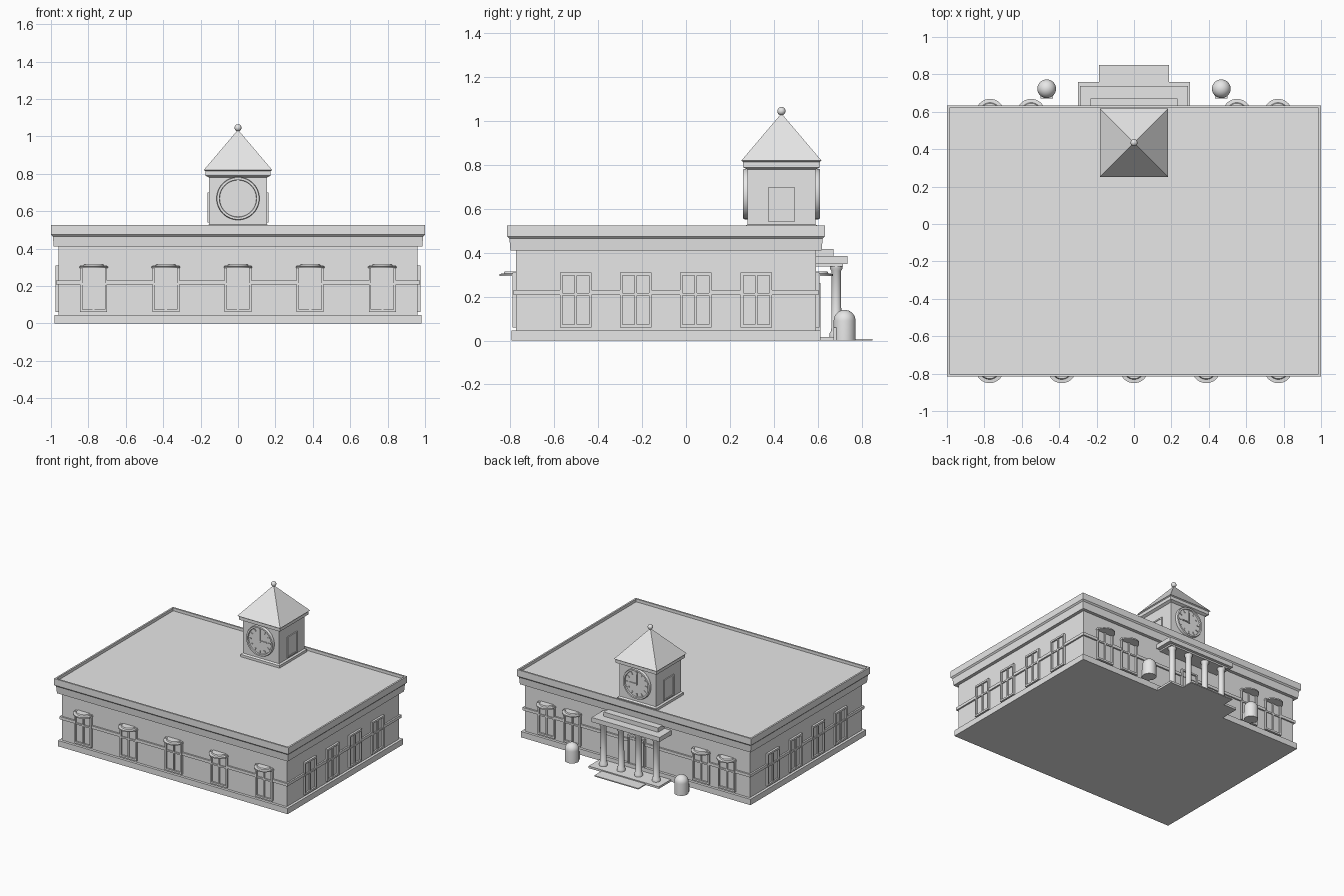
import bpy, bmesh, math
from mathutils import Matrix, Vector

cube = bpy.data.objects.get("Cube")
if cube:
    bpy.data.objects.remove(cube, do_unlink=True)

stone = bpy.data.materials.new("light grey stone")
stone.use_nodes = True
GREY = (0.8, 0.8, 0.8, 1)
stone.diffuse_color = GREY
stone.node_tree.nodes["Principled BSDF"].inputs["Base Color"].default_value = GREY

CY, HX, HY = -0.091, 0.96, 0.684      # wall centre and half sizes
TY, TH = 0.435, 0.155                 # tower centre and half width


def finish(name, bm, smooth=False):
    bmesh.ops.recalc_face_normals(bm, faces=bm.faces)
    mesh = bpy.data.meshes.new(name)
    bm.to_mesh(mesh)
    bm.free()
    mesh.materials.append(stone)
    ob = bpy.data.objects.new(name, mesh)
    bpy.context.collection.objects.link(ob)
    if smooth:
        bpy.ops.object.select_all(action="DESELECT")
        ob.select_set(True)
        bpy.context.view_layer.objects.active = ob
        bpy.ops.object.shade_smooth_by_angle(angle=math.radians(35))
    return ob


def box(name, x0, x1, y0, y1, z0, z1, mat=Matrix()):
    bm = bmesh.new()
    bmesh.ops.create_cube(bm, size=1)
    for v in bm.verts:
        p = v.co + Vector((0.5, 0.5, 0.5))
        v.co = mat @ Vector((x0 + p.x * (x1 - x0), y0 + p.y * (y1 - y0), z0 + p.z * (z1 - z0)))
    return finish(name, bm)


def rect_loft(name, cy, hx, hy, profile):
    """Stack rectangles grown by an offset at each height."""
    bm = bmesh.new()
    rings = []
    for off, z in profile:
        a, b = hx + off, hy + off
        rings.append([bm.verts.new((sx * a, cy + sy * b, z))
                      for sx, sy in ((-1, -1), (1, -1), (1, 1), (-1, 1))])
    for lo, hi in zip(rings, rings[1:]):
        for i in range(4):
            j = (i + 1) % 4
            bm.faces.new((lo[i], lo[j], hi[j], hi[i]))
    bm.faces.new(rings[0])
    bm.faces.new(rings[-1])
    return finish(name, bm)


def lathe(name, profile, mat, steps=32, arc=math.tau):
    """Spin a radius/height profile about the local z axis."""
    bm = bmesh.new()
    verts = [bm.verts.new((r, 0, z)) for r, z in profile]
    edges = [bm.edges.new(pair) for pair in zip(verts, verts[1:])]
    bmesh.ops.spin(bm, geom=verts + edges, cent=(0, 0, 0), axis=(0, 0, 1),
                   angle=arc, steps=steps)
    bmesh.ops.remove_doubles(bm, verts=bm.verts, dist=1e-5)
    bm.transform(mat)
    return finish(name, bm, True)


def wall(cy, hx, hy, turn):
    """Wall frame: x runs along the wall, -y points outward."""
    depth = hx if turn % 2 else hy
    return (Matrix.Translation((0, cy, 0)) @ Matrix.Rotation(turn * math.pi / 2, 4, "Z")
            @ Matrix.Translation((0, -depth, 0)))


def window(name, mat, u):
    def part(label, a, b, z0, z1, out):
        box(f"{name}_{label}", u + a, u + b, -out, 0.005, z0, z1, mat)
    part("panes", -0.062, 0.062, 0.07, 0.3, 0.004)
    for s, label in ((-1, "left"), (1, "right")):
        part("jamb_" + label, s * 0.066 - 0.006, s * 0.066 + 0.006, 0.06, 0.31, 0.016)
    part("mullion", -0.006, 0.006, 0.07, 0.3, 0.012)
    part("transom", -0.06, 0.06, 0.205, 0.217, 0.012)
    part("head", -0.06, 0.06, 0.296, 0.31, 0.016)
    part("sill", -0.06, 0.06, 0.06, 0.074, 0.016)


def awning(name, mat, u):
    lathe(name, [(0, 0.295), (0.076, 0.295), (0.076, 0.304), (0.056, 0.306),
                 (0.052, 0.315), (0, 0.315)],
          mat @ Matrix.Translation((u, 0, 0)) @ Matrix.Rotation(math.pi, 4, "Z"), 20, math.pi)


# Main block with plinth, cornice, parapet and sunken roof
rect_loft("building", CY, HX, HY, [
    (0.02, 0), (0.02, 0.045), (0, 0.045), (0, 0.41), (0.025, 0.41), (0.03, 0.465),
    (0.04, 0.475), (0.04, 0.525), (0.027, 0.525), (0.027, 0.503)])

# Windows, awnings and string courses; the turn counts quarter turns from the front
layout = {
    "front": (0, [-0.772, -0.386, 0, 0.386, 0.772], True),
    "left": (1, [-0.412, -0.138, 0.136, 0.412], False),
    "back": (2, [-0.77, -0.55, 0.55, 0.77], True),
    "right": (3, [-0.412, -0.136, 0.138, 0.412], False),
}
for side, (turn, spots, covered) in layout.items():
    mat = wall(CY, HX, HY, turn)
    half = HY if turn % 2 else HX
    ends = [-half - 0.012] + [u + s * 0.072 for u in spots for s in (-1, 1)] + [half + 0.012]
    for i in range(0, len(ends), 2):
        box(f"{side}_band_{i // 2}", ends[i], ends[i + 1], -0.012, 0.005, 0.208, 0.23, mat)
    for i, u in enumerate(spots):
        window(f"{side}_window_{i}", mat, u)
        if covered:
            awning(f"{side}_awning_{i}", mat, u)

# Clock tower with skirting, eaves, pyramid roof and ball
rect_loft("tower", TY, TH, TH, [
    (0.012, 0.5), (0.012, 0.522), (0, 0.53), (0, 0.78), (0.02, 0.79), (0.02, 0.815),
    (0.028, 0.82), (-TH + 0.003, 1.032)])
BALL = 0.019
lathe("finial_ball", [(BALL * math.sin(a * math.pi / 10), -BALL * math.cos(a * math.pi / 10))
                      for a in range(11)], Matrix.Translation((0, TY, 1.046)), 20)

# Clocks on the front and back of the tower
for side, turn in (("front", 0), ("back", 2)):
    mat = wall(TY, TH, TH, turn) @ Matrix.Translation((0, 0, 0.668))
    out = mat @ Matrix.Rotation(math.pi / 2, 4, "X")
    lathe(side + "_clock_face", [(0, 0.01), (0.098, 0.01), (0.1, 0.02), (0.112, 0.02),
                                 (0.115, 0.014), (0.115, -0.005)], out, 48)
    for h in range(12):
        tick = mat @ Matrix.Rotation(h * math.pi / 6, 4, "Y")
        box(f"{side}_hour_mark_{h}", -0.004, 0.004, -0.016, -0.008, 0.073, 0.092, tick)
    flip = 1 if turn == 0 else -1
    box(side + "_minute_hand", -0.004, 0.004, -0.017, -0.008, -0.008, 0.075, mat)
    box(side + "_hour_hand", *sorted((0, flip * 0.058)), -0.017, -0.008, -0.004, 0.004, mat)

# Louvred panels on the tower sides
for side, turn in (("left", 1), ("right", 3)):
    mat = wall(TY, TH, TH, turn)
    box(side + "_tower_panel", -0.05, 0.05, -0.003, 0.005, 0.545, 0.695, mat)
    for s in (-1, 1):
        box(f"{side}_tower_jamb_{s}", s * 0.055 - 0.005, s * 0.055 + 0.005,
            -0.008, 0.005, 0.54, 0.7, mat)
    box(side + "_tower_panel_head", -0.05, 0.05, -0.008, 0.005, 0.69, 0.7, mat)
    box(side + "_tower_panel_sill", -0.05, 0.05, -0.008, 0.005, 0.54, 0.55, mat)

# Rear portico: floor, step, columns, canopy and door
WY = CY + HY
box("portico_floor", -0.3, 0.3, WY, 0.76, 0, 0.016)
box("portico_step", -0.188, 0.188, WY, 0.85, 0, 0.008)
box("canopy", -0.29, 0.29, WY, 0.737, 0.35, 0.385)
box("canopy_beam", -0.26, 0.26, WY, 0.715, 0.338, 0.35)
box("canopy_top", -0.232, 0.232, WY, 0.672, 0.385, 0.418)
for i in range(4):
    lathe(f"column_{i}", [(0, 0.012), (0.03, 0.012), (0.03, 0.035), (0.023, 0.045),
                          (0.022, 0.318), (0.029, 0.328), (0.029, 0.34), (0, 0.34)],
          Matrix.Translation((-0.225 + i * 0.15, 0.685, 0)), 24)
box("door", -0.06, 0.06, WY - 0.005, WY + 0.008, 0.016, 0.25)
for s in (-1, 1):
    box(f"door_jamb_{s}", s * 0.066 - 0.006, s * 0.066 + 0.006, WY - 0.005, WY + 0.02, 0.016, 0.262)
box("door_head", -0.06, 0.06, WY - 0.005, WY + 0.02, 0.25, 0.262)

# Domed bins beside the portico
R = 0.05
dome = [(R * math.cos(a * math.pi / 16), 0.09 + R * math.sin(a * math.pi / 16)) for a in range(9)]
for side, x in (("left", 0.467), ("right", -0.467)):
    lathe(side + "_bin", [(0, 0), (R, 0)] + dome, Matrix.Translation((x, 0.723, 0)))
    box(side + "_bin_plate", x - 0.034, x + 0.034, 0.672, 0.7, 0, 0.06)
